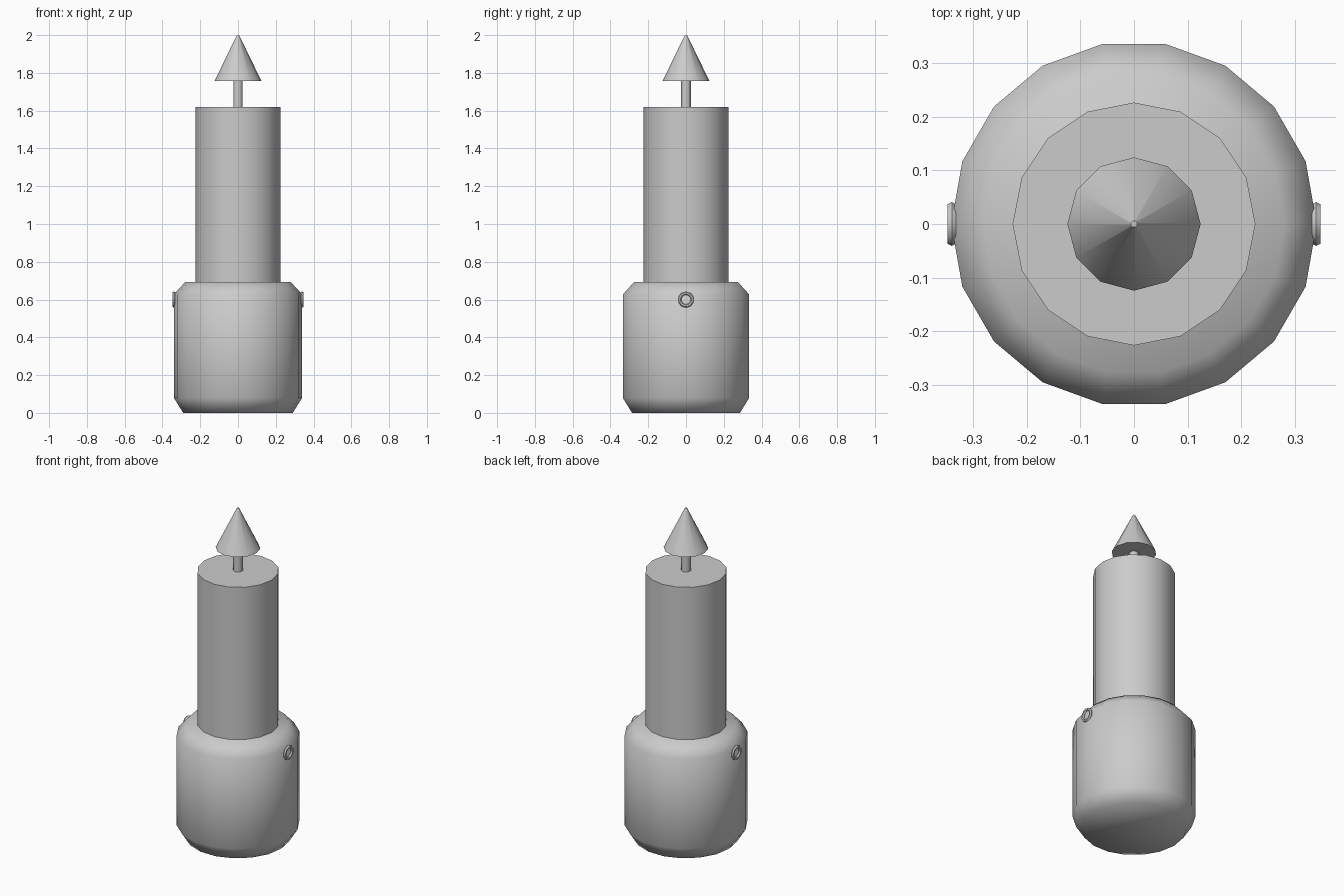
import bpy, bmesh, math
from math import radians, cos, sin, pi

if "Cube" in bpy.data.objects:
    bpy.data.objects.remove(bpy.data.objects["Cube"])


def lathe(name, profile, sides, start=0.0, smooth_angle=40):
    """Closed solid of revolution about z from (radius, z) pairs, bottom to top."""
    bm = bmesh.new()
    rings = [[bm.verts.new((r * cos(start + 2 * pi * i / sides),
                            r * sin(start + 2 * pi * i / sides), z))
              for i in range(sides)] for r, z in profile]
    for low, high in zip(rings, rings[1:]):
        for i in range(sides):
            j = (i + 1) % sides
            bm.faces.new((low[i], low[j], high[j], high[i]))
    bm.faces.new(rings[0][::-1])
    bm.faces.new(rings[-1])
    mesh = bpy.data.meshes.new(name)
    bm.to_mesh(mesh)
    bm.free()
    obj = bpy.data.objects.new(name, mesh)
    bpy.context.collection.objects.link(obj)
    smooth(obj, smooth_angle)
    return obj


def smooth(obj, angle):
    bpy.ops.object.select_all(action='DESELECT')
    obj.select_set(True)
    bpy.context.view_layer.objects.active = obj
    bpy.ops.object.shade_smooth_by_angle(angle=radians(angle))


# Wide lower body with chamfered ends, softly shaded all over
lathe("lower_body", [(0.29, 0), (0.34, 0.08), (0.34, 0.627), (0.28, 0.692)],
      18, smooth_angle=80)

# Straight upper barrel
lathe("upper_barrel", [(0.226, 0.68), (0.226, 1.62)], 16)

# Thin stem and pointed cap
lathe("stem", [(0.027, 1.61), (0.027, 1.77)], 6, start=pi / 2, smooth_angle=70)
lathe("pointed_cap", [(0.124, 1.757), (0.006, 2.0)], 12, start=pi / 2)

# Small rings set into both sides of the body
for side, label in ((1, "right"), (-1, "left")):
    bpy.ops.mesh.primitive_torus_add(
        major_radius=0.034, minor_radius=0.009, major_segments=10, minor_segments=6,
        location=(side * 0.339, 0, 0.6), rotation=(0, pi / 2, 0))
    ring = bpy.context.object
    ring.name = label + "_ring"
    smooth(ring, 50)
